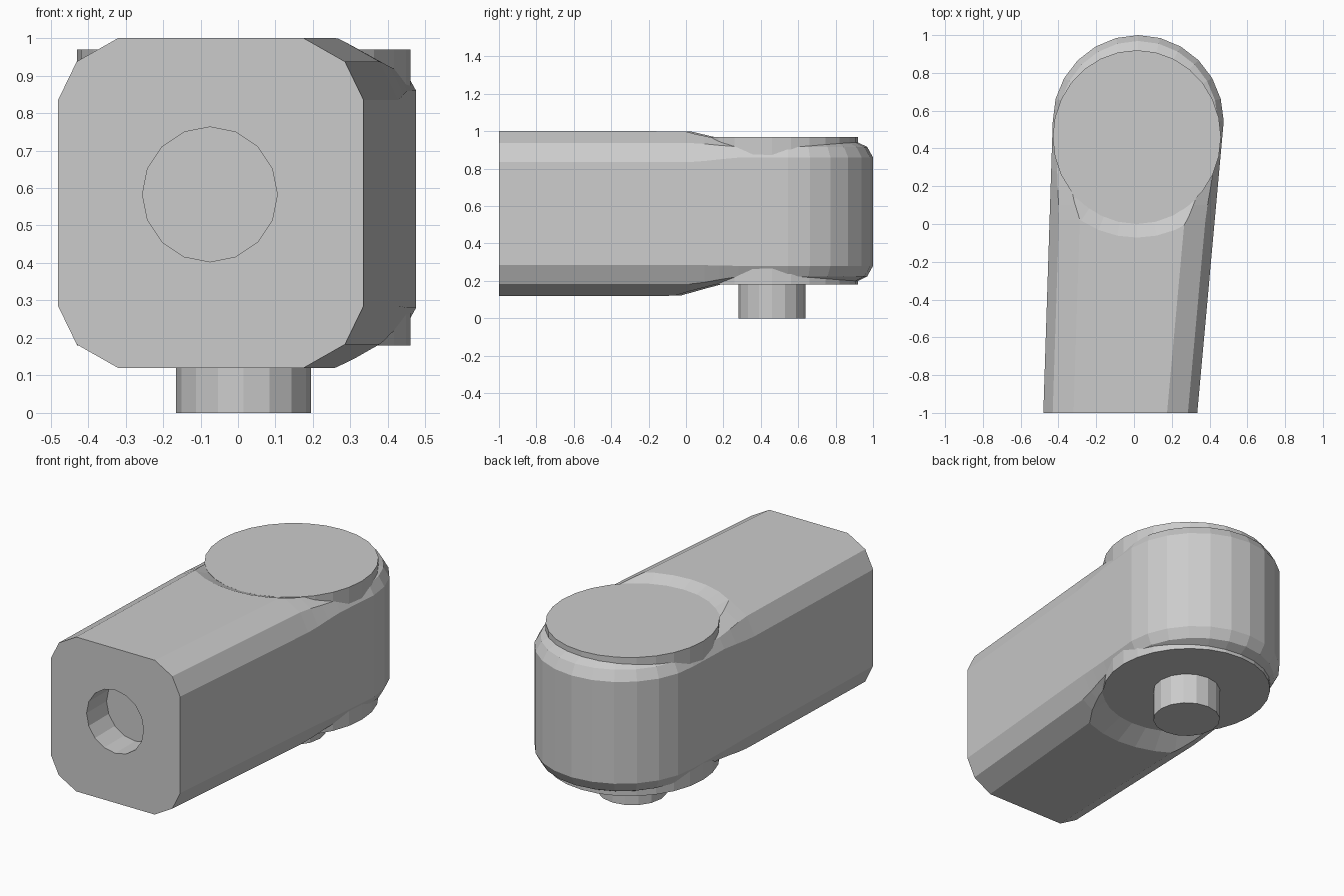
import bpy, bmesh, math
from mathutils import Vector

if "Cube" in bpy.data.objects:
    bpy.data.objects.remove(bpy.data.objects["Cube"])

CX, CY = 0.022, 0.545          # centre of the rounded head
PX, PY = 0.015, 0.46           # centre of the pivot disc and peg


def ease(y, a, b):
    t = min(max((y - a) / (b - a), 0), 1)
    return t * t * (3 - 2 * t)


def make_object(name, bm):
    bmesh.ops.recalc_face_normals(bm, faces=bm.faces)
    mesh = bpy.data.meshes.new(name)
    bm.to_mesh(mesh)
    bm.free()
    ob = bpy.data.objects.new(name, mesh)
    bpy.context.collection.objects.link(ob)
    return ob


def cone(name, r1, r2, z1, z2, sides, x=PX, y=PY):
    bm = bmesh.new()
    bmesh.ops.create_cone(bm, cap_ends=True, segments=sides, radius1=r1,
                          radius2=r2, depth=z2 - z1)
    bmesh.ops.translate(bm, verts=bm.verts, vec=(x, y, (z1 + z2) / 2))
    return make_object(name, bm)


def cut(target, cutter):
    mod = target.modifiers.new("cut", "BOOLEAN")
    mod.operation = "DIFFERENCE"
    mod.solver = "EXACT"
    mod.object = cutter
    cutter.hide_render = True
    bpy.context.view_layer.objects.active = target
    bpy.ops.object.modifier_apply(modifier=mod.name)
    bpy.data.objects.remove(cutter)


# Plan outline: left side, round end, right side, each with an inward direction
ys = [-1, -0.6, -0.2, 0.02, 0.1, 0.18, 0.28, CY]
left = [(-0.48 + 0.05 * (y + 1) / (1 + CY), y, 1, 0) for y in ys]
right = [(0.335 + 0.14 * (y + 1) / (1 + CY), y, -1, 0) for y in reversed(ys)]
arc = []
for k in range(1, 12):
    a = math.pi * (1 - k / 12)
    c, s = math.cos(a), math.sin(a)
    arc.append((CX + 0.4525 * c, CY + 0.455 * s, -c, -s))
path = left + arc + right
n = len(path)


# Arm: each outline point becomes a column with rounded upper and lower corners
def column(p):
    x, y, dx, dy = p
    h = ease(y, 0.0, 0.32)
    top, bottom = 1.0 - 0.05 * h, 0.12 + 0.07 * h
    inset, drop = 0.16 - 0.06 * h, 0.165 - 0.075 * h
    fillet = [(inset, 0), (inset * 0.31, drop * 0.38), (0, drop)]
    levels = [(i, bottom + d) for i, d in fillet]
    levels += [(i, top - d) for i, d in reversed(fillet)]
    return [(x + dx * i, y + dy * i, z) for i, z in levels]


bm = bmesh.new()
cols = [[bm.verts.new(co) for co in column(p)] for p in path]
for a, b in zip(cols, cols[1:]):
    for j in range(5):
        bm.faces.new((a[j], b[j], b[j + 1], a[j + 1]))
for level in (0, -1):
    for i in range(n // 2):
        ring = [cols[k][level] for k in (i, i + 1, n - 2 - i, n - 1 - i)]
        bm.faces.new(list(dict.fromkeys(ring)))
bm.faces.new(cols[0] + cols[-1][::-1])
arm = make_object("arm", bm)

# Sloped recesses around the disc, above and below
cut(arm, cone("upper_recess_cutter", 0.455, 0.63, 0.968, 1.04, 32))
cut(arm, cone("lower_recess_cutter", 0.64, 0.455, 0.09, 0.182, 32))

# Blind round socket in the front face
socket = cone("socket_cutter", 0.18, 0.18, -0.2, 0.2, 16, 0, 0)
socket.rotation_euler = (math.pi / 2, 0, 0)
socket.location = (-0.075, -1.02, 0.583)
bpy.context.view_layer.update()
cut(arm, socket)

# Pivot disc through the head
disc = cone("pivot_disc", 0.445, 0.445, 0.18, 0.97, 28)
for v in disc.data.vertices:
    v.co.y = PY + (v.co.y - PY) * 0.46 / 0.445

# Peg under the head
cone("peg", 0.18, 0.18, 0.0, 0.2, 16)
